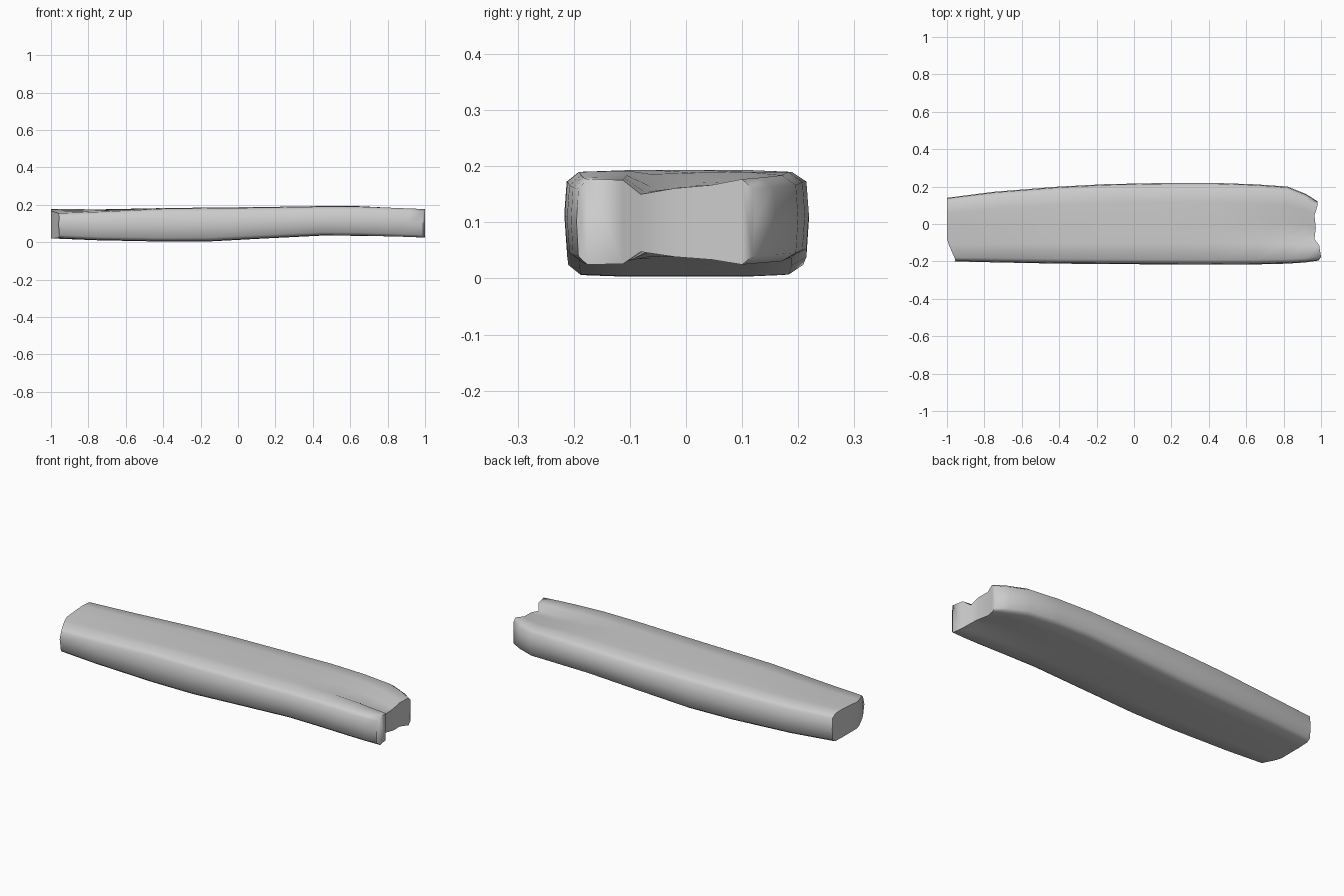
import bpy, bmesh, math

old = bpy.data.objects.get("Cube")
if old:
    bpy.data.objects.remove(old)

mat = bpy.data.materials.new("pale_grey")
mat.use_nodes = True
grey = (0.6, 0.6, 0.6, 1)
mat.diffuse_color = grey
mat.node_tree.nodes["Principled BSDF"].inputs["Base Color"].default_value = grey

# Stations along the length: x, front y, back y, bottom z, top z
STATIONS = [
    (-1.00, -0.200, 0.140, 0.020, 0.178),
    (-0.75, -0.205, 0.172, 0.010, 0.175),
    (-0.40, -0.212, 0.200, 0.003, 0.182),
    (-0.15, -0.214, 0.213, 0.004, 0.185),
    (0.15, -0.216, 0.219, 0.020, 0.188),
    (0.45, -0.217, 0.219, 0.035, 0.193),
    (0.65, -0.216, 0.212, 0.033, 0.193),
    (0.82, -0.212, 0.200, 0.028, 0.187),
    (0.92, -0.205, 0.160, 0.025, 0.183),
    (0.99, -0.195, 0.122, 0.022, 0.180),
]
# Columns across the width: y fraction, edge drop, groove depth, end offsets
COLUMNS = [
    (0.01, 0.13, 0.00, 0.045, 0.000),
    (0.06, 0.02, 0.00, 0.040, 0.010),
    (0.26, 0.00, 0.15, 0.010, 0.000),
    (0.36, 0.00, 1.00, 0.000, -0.025),
    (0.55, 0.00, 0.65, 0.000, -0.018),
    (0.76, 0.00, 0.45, 0.000, -0.025),
    (0.93, 0.02, 0.00, 0.000, -0.008),
    (0.99, 0.13, 0.00, 0.000, -0.010),
]


def fade(x, start, end):
    """Smooth ramp from 0 at start to 1 at end."""
    t = min(1, max(0, (x - start) / (end - start)))
    return t * t * (3 - 2 * t)


def section(bm, station):
    """One cross-section ring, returned as top, bottom and side vertices."""
    x, y0, y1, z0, z1 = station
    height = z1 - z0
    groove = 0.03 * fade(x, 0.5, 0.97)
    left_end, right_end = fade(x, -0.9, -1), fade(x, 0.93, 0.99)
    top, bottom = [], []
    for f, drop, depth, push_left, push_right in COLUMNS:
        px = x + push_left * left_end + push_right * right_end
        y = y0 + (y1 - y0) * f
        dip = drop * height + groove * depth
        sag = 0.022 * fade(x, -0.55, -0.95) * max(0, 1 - f / 0.7)
        top.append(bm.verts.new((px, y, z1 - dip - sag)))
        bottom.append(bm.verts.new((px, y, z0 + dip * 0.85)))
    mid = (z0 + z1) / 2
    front = bm.verts.new((x + 0.04 * left_end, y0, mid))
    back = bm.verts.new((x - 0.01 * right_end, y1, mid))
    return top, bottom, front, back


# Worn slab, lofted from end to end
bm = bmesh.new()
sections = [section(bm, s) for s in STATIONS]
rings = [t + [bk] + b[::-1] + [fr] for t, b, fr, bk in sections]
for a, b in zip(rings, rings[1:]):
    for i in range(len(a)):
        j = (i + 1) % len(a)
        bm.faces.new((a[i], a[j], b[j], b[i]))

# Broken ends, closed in upright strips
for top, bottom, front, back in (sections[0], sections[-1]):
    for i in range(len(top) - 1):
        bm.faces.new((top[i], top[i + 1], bottom[i + 1], bottom[i]))
    bm.faces.new((top[0], bottom[0], front))
    bm.faces.new((top[-1], back, bottom[-1]))

bmesh.ops.recalc_face_normals(bm, faces=bm.faces)
mesh = bpy.data.meshes.new("worn_slab")
bm.to_mesh(mesh)
bm.free()
mesh.materials.append(mat)
slab = bpy.data.objects.new("worn_slab", mesh)
bpy.context.collection.objects.link(slab)

bpy.context.view_layer.objects.active = slab
slab.select_set(True)
bpy.ops.object.shade_smooth_by_angle(angle=math.radians(62))
